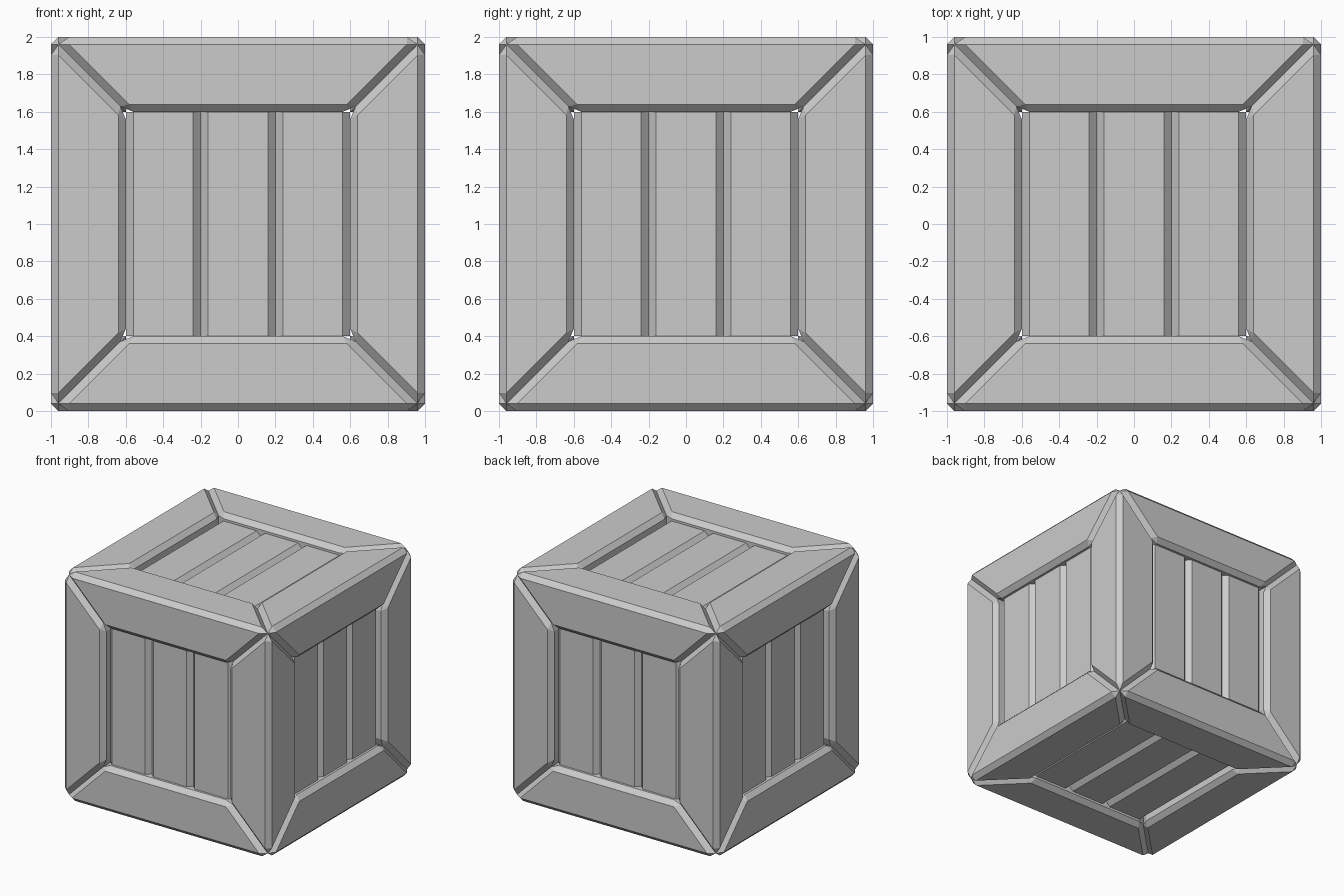
import bpy, bmesh, math
from mathutils import Matrix, Vector

if "Cube" in bpy.data.objects:
    bpy.data.objects.remove(bpy.data.objects["Cube"])

BEVEL = 0.04      # chamfer on every board
INNER = 0.6       # half width of the panel opening
PANEL = 0.94      # distance of the panel surface from the centre

grey = bpy.data.materials.new("plain grey")
grey.diffuse_color = (0.6, 0.6, 0.6, 1)
grey.use_nodes = True
grey.node_tree.nodes["Principled BSDF"].inputs["Base Color"].default_value = grey.diffuse_color
LIFT = Matrix.Translation((0, 0, 1))


def add_object(name, mesh, matrix):
    ob = bpy.data.objects.new(name, mesh)
    bpy.context.collection.objects.link(ob)
    ob.matrix_world = LIFT @ matrix
    return ob


def chamfered_hull(name, points, keep):
    """Convex solid through the points, chamfered on the edges chosen by keep(midpoint)."""
    bm = bmesh.new()
    for p in points:
        bm.verts.new(p)
    bmesh.ops.convex_hull(bm, input=bm.verts[:])
    bmesh.ops.dissolve_limit(bm, angle_limit=0.01, verts=bm.verts[:], edges=bm.edges[:])
    edges = [e for e in bm.edges if keep((e.verts[0].co + e.verts[1].co) / 2)]
    bmesh.ops.bevel(bm, geom=edges, offset=BEVEL, offset_type='OFFSET',
                    segments=1, profile=0.5, affect='EDGES')
    bmesh.ops.recalc_face_normals(bm, faces=bm.faces[:])
    mesh = bpy.data.meshes.new(name)
    bm.to_mesh(mesh)
    bm.free()
    mesh.materials.append(grey)
    return mesh


# Mitred frame beam along x, on the +y +z edge of the cube
i = INNER
beam_points = [(s * x, y, z) for s in (-1, 1)
               for x, y, z in ((1, 1, 1), (i, i, i), (i, 1, i), (i, i, 1))]
beam = chamfered_hull("frame_beam", beam_points,
                      lambda m: abs(m.y - m.z) > 0.01 or m.y > 0.99)

# Twelve beams: four quarter turns for each of the three axes
cycle = Matrix(((0, 0, 1, 0), (1, 0, 0, 0), (0, 1, 0, 0), (0, 0, 0, 1)))
turn = Matrix.Identity(4)
for axis in "xyz":
    for k in range(4):
        add_object(f"frame_beam_{axis}_{k + 1}", beam,
                   turn @ Matrix.Rotation(k * math.pi / 2, 4, 'X'))
    turn = cycle @ turn

# Panel plank, upright on the front face, chamfered along its outer long edges
w = INNER / 3
plank_points = [(x, y, z) for x in (-w, w) for y in (-PANEL, -PANEL + 0.2) for z in (-i, i)]
plank = chamfered_hull("panel_plank", plank_points,
                       lambda m: abs(m.z) < 0.01 and m.y < -PANEL + 0.01)

# Three planks on each of the six faces
faces = {side: Matrix.Rotation(k * math.pi / 2, 4, 'Z')
         for k, side in enumerate(("front", "right", "back", "left"))}
faces["top"] = Matrix.Rotation(-math.pi / 2, 4, 'X')
faces["bottom"] = Matrix.Rotation(math.pi / 2, 4, 'X')
for side, rot in faces.items():
    for n in (-1, 0, 1):
        add_object(f"{side}_plank_{n + 2}", plank,
                   rot @ Matrix.Translation((n * 2 * w, 0, 0)))
